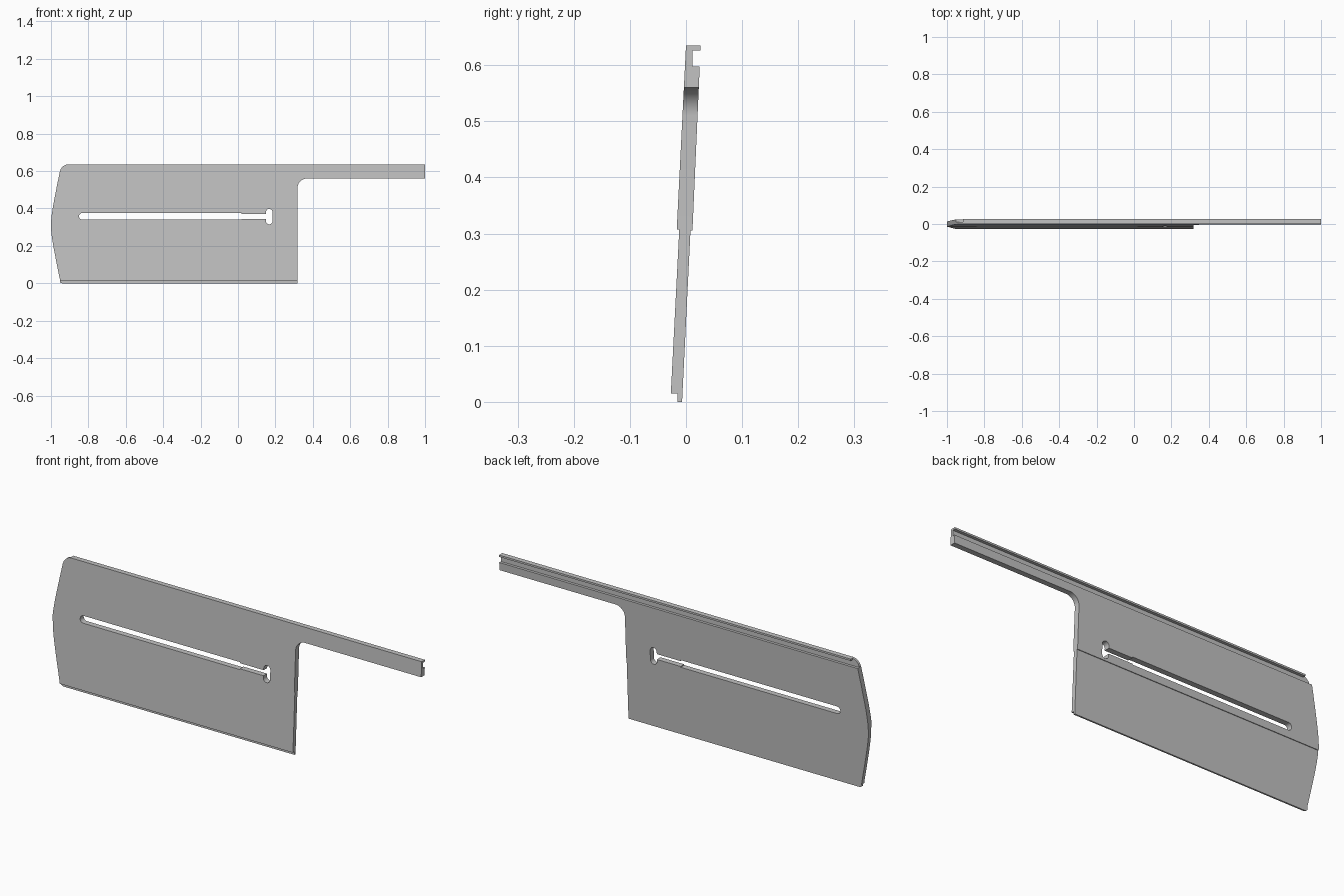
import bpy, bmesh
from math import cos, sin, sqrt, radians
from mathutils import Vector

cube = bpy.data.objects.get("Cube")
if cube:
    bpy.data.objects.remove(cube)

gray = bpy.data.materials.new("light gray")
gray.use_nodes = True
color = (0.54, 0.54, 0.54, 1)
gray.diffuse_color = color
gray.node_tree.nodes["Principled BSDF"].inputs["Base Color"].default_value = color


def prism(name, points, offset):
    """Extrude a closed loop of 3D points by an offset."""
    bm = bmesh.new()
    face = bm.faces.new([bm.verts.new(p) for p in points])
    new = bmesh.ops.extrude_face_region(bm, geom=[face])["geom"]
    bmesh.ops.translate(bm, vec=Vector(offset),
                        verts=[g for g in new if isinstance(g, bmesh.types.BMVert)])
    bmesh.ops.recalc_face_normals(bm, faces=bm.faces)
    mesh = bpy.data.meshes.new(name)
    bm.to_mesh(mesh)
    bm.free()
    mesh.materials.append(gray)
    obj = bpy.data.objects.new(name, mesh)
    bpy.context.collection.objects.link(obj)
    return obj


def front_prism(name, outline):
    return prism(name, [(x, -0.2, z) for x, z in outline], (0, 0.4, 0))


def arc(cx, cz, r, start, end, n=10):
    return [(cx + r * cos(radians(start + (end - start) * i / n)),
             cz + r * sin(radians(start + (end - start) * i / n))) for i in range(n + 1)]


def combine(target, cutter, operation):
    mod = target.modifiers.new("cut", 'BOOLEAN')
    mod.operation, mod.solver, mod.object = operation, 'EXACT', cutter
    bpy.context.view_layer.objects.active = target
    bpy.ops.object.modifier_apply(modifier=mod.name)
    bpy.data.objects.remove(cutter)


# Leaning cross-section: bottom lip, mid-height step and grooved top rail
section = [(-0.015, 0), (-0.007, 0), (0.008, 0.305), (0.0115, 0.305),
           (0.0245, 0.598), (0.0115, 0.598), (0.0115, 0.626), (0.0255, 0.626),
           (0.0255, 0.635), (0, 0.635), (-0.0165, 0.307), (-0.012, 0.307),
           (-0.027, 0.015), (-0.015, 0.015)]
plate = prism("slotted_plate", [(-1.1, y, z) for y, z in section], (2.2, 0, 0))

# Front outline: bowed left end, filleted notch and long arm
bow = [(-1 + 0.061 * (sqrt(t * t + 0.06) - sqrt(0.06)), 0.31 + 0.29 * t)
       for t in [1 - i / 10 for i in range(21)]]
outline = (arc(-0.905, 0.588, 0.048, 90, 165) + bow
           + [(-0.953, 0.006), (-0.945, 0.001), (-0.935, -0.001), (0.318, -0.001)]
           + arc(0.368, 0.51, 0.05, 180, 90)
           + [(1, 0.56), (1, 0.636)])
combine(plate, front_prism("outline_cutter", outline), 'INTERSECT')

# The rail lip stops short of the rounded corner
combine(plate, prism("lip_cutter", [(-1.1, 0.0115, 0.61), (-0.915, 0.0115, 0.61),
                                    (-0.915, 0.0115, 0.7), (-1.1, 0.0115, 0.7)],
                     (0, 0.1, 0)), 'DIFFERENCE')

# Long slot, its slightly narrower neck and the upright keyhole
combine(plate, front_prism("slot_cutter", arc(-0.832, 0.358, 0.018, 90, 270)
                           + [(0.02, 0.34), (0.02, 0.344), (0.165, 0.344),
                              (0.165, 0.371), (0.02, 0.371), (0.02, 0.376)]), 'DIFFERENCE')
combine(plate, front_prism("keyhole_cutter", arc(0.167, 0.38, 0.018, 0, 180)
                           + arc(0.167, 0.333, 0.018, 180, 360)), 'DIFFERENCE')

bpy.ops.object.select_all(action='DESELECT')
plate.select_set(True)
bpy.context.view_layer.objects.active = plate
bpy.ops.object.shade_smooth_by_angle(angle=radians(25))
